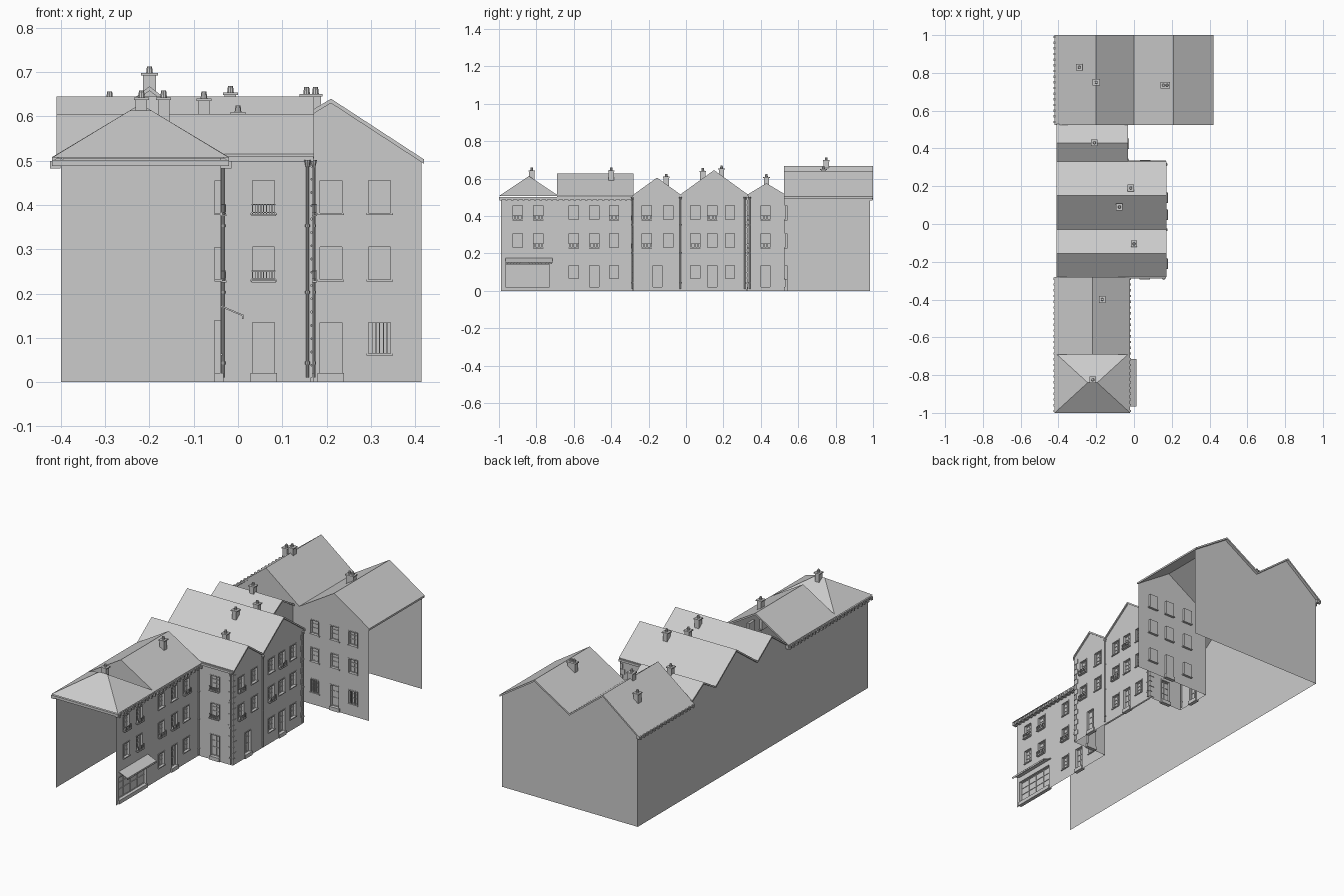
import bpy, bmesh, math
from mathutils import Vector, Matrix

if "Cube" in bpy.data.objects:
    bpy.data.objects.remove(bpy.data.objects["Cube"])


def finish(name, bm, recalc=True):
    if recalc:
        bmesh.ops.recalc_face_normals(bm, faces=bm.faces)
    me = bpy.data.meshes.new(name)
    bm.to_mesh(me)
    bm.free()
    ob = bpy.data.objects.new(name, me)
    bpy.context.collection.objects.link(ob)
    return ob


def box(bm, a, b):
    lo = Vector(map(min, a, b))
    hi = Vector(map(max, a, b))
    m = Matrix.Translation((lo + hi) / 2) @ Matrix.Diagonal((*(hi - lo), 1))
    bmesh.ops.create_cube(bm, size=1, matrix=m)


def cyl(bm, x, y, z0, z1, r, r2=None, seg=10):
    bmesh.ops.create_cone(bm, cap_ends=True, segments=seg, radius1=r, radius2=r if r2 is None else r2,
                          depth=z1 - z0, matrix=Matrix.Translation((x, y, (z0 + z1) / 2)))


def panel(name, pts):
    bm = bmesh.new()
    bm.faces.new([bm.verts.new(p) for p in pts])
    return finish(name, bm, False)


def roof(name, profile, axis, a0, a1, t=0.01):
    """Folded slab: profile of (side, z) swept along axis."""
    bm = bmesh.new()
    loop = profile + [(s, z - t) for s, z in reversed(profile)]
    place = (lambda a, s, z: (a, s, z)) if axis == 'x' else (lambda a, s, z: (s, a, z))
    e0, e1 = ([bm.verts.new(place(a, s, z)) for s, z in loop] for a in (a0, a1))
    n, k = len(loop), len(profile)
    for i in range(n):
        j = (i + 1) % n
        bm.faces.new((e0[i], e0[j], e1[j], e1[i]))
    for i in range(k - 1):
        for e in (e0, e1):
            bm.faces.new((e[i], e[i + 1], e[n - 2 - i], e[n - 1 - i]))
    return finish(name, bm)


def facade(name, d, fixed, u0, u1, cols, shop=None, top=0.5, depth=0.013):
    """Wall sheet with recessed openings; each column is (u, kinds for top, middle, ground floor)."""
    d = Vector(d)
    nor = d.cross(Vector((0, 0, 1)))
    P = lambda u, n, z: d * u + nor * (fixed + n) + Vector((0, 0, z))
    holes = []
    for u, kinds in cols:
        for k, z0, z1 in zip(kinds, (0.382, 0.232, 0.065), (0.455, 0.305, 0.135)):
            if k != '-':
                holes.append((u - 0.025, u + 0.025, 0.02 if k == 'd' else z0, z1, k))
    if shop:
        holes.append((*shop, 0.02, 0.14, 's'))
    us = sorted({u0, u1, *(h[0] for h in holes), *(h[1] for h in holes)})
    zs = sorted({0, top, *(h[2] for h in holes), *(h[3] for h in holes)})
    wall, trim, iron = bmesh.new(), bmesh.new(), bmesh.new()

    def quad(*pts):
        wall.faces.new([wall.verts.new(P(*p)) for p in pts])

    for a, b in zip(us, us[1:]):
        for c, e in zip(zs, zs[1:]):
            m, q = (a + b) / 2, (c + e) / 2
            if not any(h[0] < m < h[1] and h[2] < q < h[3] for h in holes):
                quad((a, 0, c), (b, 0, c), (b, 0, e), (a, 0, e))
    B = lambda bm, p, q: box(bm, P(*p), P(*q))
    for a, b, c, e, k in holes:
        # pane and reveals
        r = -depth
        quad((a, r, c), (b, r, c), (b, r, e), (a, r, e))
        ring = [(a, c), (b, c), (b, e), (a, e)]
        for (s, z), (s2, z2) in zip(ring, ring[1:] + ring[:1]):
            quad((s, 0, z), (s2, 0, z2), (s2, r, z2), (s, r, z))
        # sash bars
        bars = 4 if k == 's' else 2
        for i in range(bars + 1):
            s = a + (b - a) * i / bars
            B(trim, (max(a, s - 0.002), r, c), (min(b, s + 0.002), r + 0.003, e))
        for f in (0.02, 0.4, 0.7, 0.98):
            z = c + (e - c) * f
            B(trim, (a, r, z - 0.0015), (b, r + 0.003, z + 0.0015))
        # surround
        for s in (a - 0.004, b):
            B(trim, (s, 0, c), (s + 0.004, 0.002, e))
        B(trim, (a - 0.004, 0, e), (b + 0.004, 0.002, e + 0.005))
        if k in 'ds':
            B(trim, (a - 0.005, r, 0), (b + 0.005, 0.007, 0.02))
        else:
            B(trim, (a - 0.005, r, c - 0.005), (b + 0.005, 0.005, c))
        if k == 'b':
            # balcony guard
            B(iron, (a - 0.003, 0, c - 0.007), (b + 0.003, 0.014, c - 0.003))
            for z in (c, c + 0.018):
                B(iron, (a - 0.002, 0.011, z), (b + 0.002, 0.013, z + 0.002))
                for s in (a - 0.002, b):
                    B(iron, (s, 0, z), (s + 0.002, 0.013, z + 0.002))
            for i in range(9):
                s = a - 0.001 + (b - a) * i / 8
                B(iron, (s, 0.011, c - 0.004), (s + 0.0018, 0.0128, c + 0.019))
        if k == 'g':
            for i in range(1, 6):
                s = a + (b - a) * i / 6
                B(iron, (s - 0.001, 0.001, c), (s + 0.001, 0.003, e))
    finish(name + "_wall", wall, False)
    finish(name + "_trim", trim)
    if iron.faces:
        finish(name + "_ironwork", iron)
    else:
        iron.free()


# street facades
X, Y = (1, 0, 0), (0, 1, 0)
facade("low_row", Y, -0.04, -0.99, -0.28,
       [(-0.90, 'bw-'), (-0.79, 'bb-'), (-0.60, 'wbw'), (-0.49, 'wbd'), (-0.385, 'bww')], shop=(-0.965, -0.73))
facade("corner_south", X, 0.28, -0.04, 0.165, [(0.058, 'bbd')])
facade("twin_gable", Y, 0.165, -0.28, 0.325,
       [(-0.21, 'bb-'), (-0.152, '--d'), (-0.095, 'ww-'), (0.05, 'wbw'), (0.14, 'bwd'), (0.235, 'www')])
facade("corner_north", (-1, 0, 0), 0.325, -0.165, 0.04, [(-0.06, 'bbd')])
facade("narrow_house", Y, -0.04, 0.325, 0.53, [(0.425, 'bbd')])
facade("end_house", X, -0.53, -0.04, 0.415, [(0.09, 'wwg'), (0.21, 'wwd'), (0.32, 'wwg')])

# plain rear and end walls
panel("rear_wall", [(-0.40, 0.985, 0), (-0.40, -0.99, 0), (-0.40, -0.99, 0.5), (-0.40, 0.985, 0.5)])
end = [(0.415, 0.5), (0.21, 0.632), (0, 0.505), (-0.2, 0.66), (-0.40, 0.5)]
panel("end_wall", [(0.415, 0.985, 0)] + [(x, 0.985, z) for x, z in end] + [(-0.40, 0.985, 0)])
panel("end_gable", [(x, 0.53, z) for x, z in reversed(end)])

# roofs and gable triangles of the crosswise houses
for name, y0, y1, zr, xf in (("corner_house", -0.28, -0.03, 0.605, 0.165), ("tall_house", -0.03, 0.33, 0.645, 0.165),
                             ("narrow_house", 0.33, 0.53, 0.575, -0.04)):
    ym = (y0 + y1) / 2
    roof(name + "_roof", [(y0, 0.515), (ym, zr), (y1, 0.515)], 'x', -0.41, xf + 0.007)
    for side, x, s in (("front", xf, 1), ("rear", -0.40, -1)):
        pts = [(x, y0, 0.5), (x, y1, 0.5), (x, y1, 0.51), (x, ym, zr - 0.005), (x, y0, 0.51)]
        panel(f"{name}_{side}_gable", pts[::s])
roof("end_house_roof", [(-0.42, 0.497), (-0.2, 0.668), (0, 0.513), (0.21, 0.64), (0.42, 0.503)], 'y', 0.525, 1.0)
roof("row_roof", [(-0.42, 0.508), (-0.22, 0.628), (-0.02, 0.508)], 'y', -0.69, -0.28)
panel("row_gable", [(-0.41, -0.685, 0.505), (-0.03, -0.685, 0.505), (-0.22, -0.685, 0.62)])

# hipped roof at the street end
bm = bmesh.new()
c = [bm.verts.new(p) for p in ((-0.42, -1, 0.507), (-0.02, -1, 0.507), (-0.02, -0.68, 0.507), (-0.42, -0.68, 0.507))]
r0, r1 = (bm.verts.new((x, -0.84, 0.613)) for x in (-0.245, -0.195))
for f in ((c[0], c[1], r1, r0), (c[1], c[2], r1), (c[2], c[3], r0, r1), (c[3], c[0], r0)):
    bm.faces.new(f)
finish("hip_roof", bm)

# cornices
bm = bmesh.new()
for a, b in (((-0.042, -1, 0.488), (-0.022, -0.28, 0.502)), ((-0.42, -1, 0.488), (-0.02, -0.985, 0.502)),
             ((-0.42, -1, 0.49), (-0.40, -0.28, 0.502)), ((-0.04, -0.288, 0.498), (0.17, -0.28, 0.51)),
             ((-0.04, 0.325, 0.498), (0.17, 0.335, 0.51))):
    box(bm, a, b)
finish("cornices", bm)

# rafter tails under the long eaves
bm = bmesh.new()
for y0, y1, xs in ((-0.99, -0.29, (-0.413, -0.027)), (0.54, 0.99, (-0.413,))):
    n = round((y1 - y0) / 0.03)
    for i in range(n + 1):
        y = y0 + (y1 - y0) * i / n
        for x in xs:
            box(bm, (x - 0.012, y - 0.006, 0.482), (x + 0.012, y + 0.006, 0.499))
finish("rafter_tails", bm)

# corner stones
bm = bmesh.new()
for y, s in ((-0.28, 1), (0.325, -1)):
    for i in range(16):
        l, m = (0.026, 0.015) if i % 2 else (0.015, 0.026)
        z = 0.01 + i * 0.03
        box(bm, (0.165, y - 0.003 * s, z), (0.168, y + l * s, z + 0.026))
        box(bm, (0.165 - m, y - 0.003 * s, z), (0.168, y, z + 0.026))
finish("corner_stones", bm)

# downpipes
bm = bmesh.new()
for x, y in ((0.157, -0.288), (0.171, -0.03), (0.171, 0.315), (-0.034, -0.288), (-0.034, 0.34)):
    cyl(bm, x, y, 0.01, 0.5, 0.004)
    for z in (0.04, 0.2, 0.35):
        cyl(bm, x, y, z, z + 0.006, 0.0055)
    cyl(bm, x, y, 0.485, 0.502, 0.004, 0.008)
finish("downpipes", bm)

# shop awning with hanging valance
roof("awning", [(-0.04, 0.174), (0.012, 0.152)], 'y', -0.965, -0.715, 0.004)
bm = bmesh.new()
for i in range(16):
    y = -0.965 + i * 0.25 / 16
    box(bm, (0.009, y + 0.001, 0.142), (0.012, y + 0.0145, 0.152))
finish("awning_valance", bm)

# chimneys: x, y, base, stack top, half width x
bm = bmesh.new()
for x, y, z0, z1, w in ((-0.29, 0.83, 0.58, 0.635, 0.013), (-0.2, 0.75, 0.64, 0.692, 0.015),
                        (0.165, 0.735, 0.59, 0.645, 0.022), (-0.21, 0.43, 0.55, 0.602, 0.013),
                        (-0.017, 0.19, 0.60, 0.648, 0.013), (-0.077, 0.09, 0.58, 0.635, 0.013),
                        (0, -0.105, 0.56, 0.604, 0.013), (-0.168, -0.40, 0.58, 0.637, 0.013),
                        (-0.218, -0.825, 0.59, 0.637, 0.013)):
    box(bm, (x - w, y - 0.014, z0), (x + w, y + 0.014, z1))
    box(bm, (x - w - 0.004, y - 0.018, z1), (x + w + 0.004, y + 0.018, z1 + 0.006))
    for px in ((x - 0.01, x + 0.01) if w > 0.02 else (x,)):
        cyl(bm, px, y, z1 + 0.006, z1 + 0.021, 0.008, 0.006)
finish("chimneys", bm)
